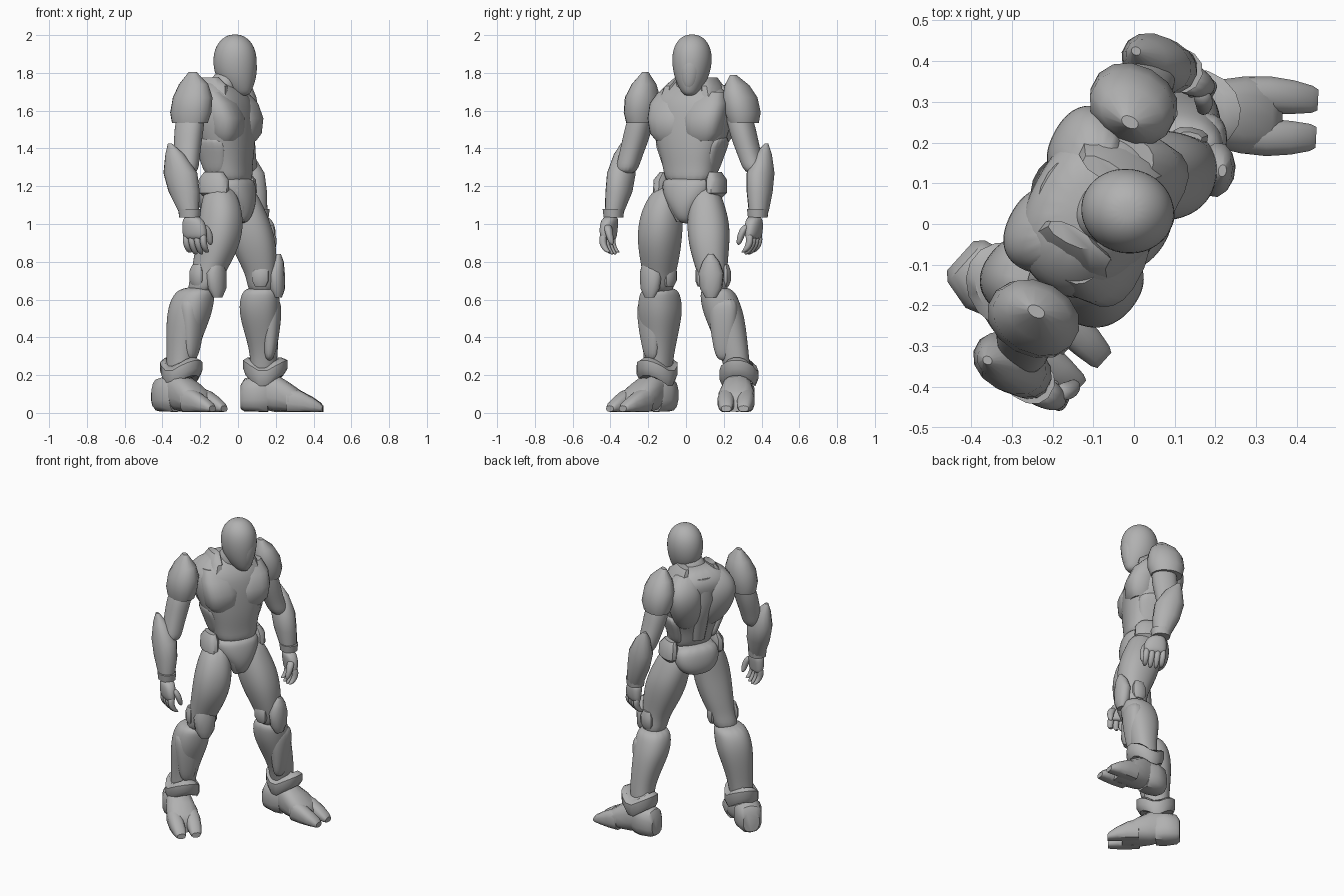
import bpy, bmesh, math

mat = bpy.data.materials.new("plain grey")
mat.diffuse_color = (0.44, 0.44, 0.44, 1)
BODY, HEAD = math.radians(-28), math.radians(-14)


def loft(name, secs, head=BODY, org=None, soft=True, p=2.3, n=14, along=False, dip=0.0):
    """Skin super-ellipse rings. Section = (fwd, left, z, half depth, half width);
    with org the centres are local to a turned frame, with along the rings are upright."""
    c, s = math.cos(head), math.sin(head)
    grow = 1.03 if soft else 1.0
    verts, faces = [], []
    for a, b, z, d, w in secs:
        for i in range(n):
            t = 2 * math.pi * (i + 0.5) / n
            ct, st = math.cos(t), math.sin(t)
            e = math.copysign(abs(ct) ** (2 / p), ct) * grow
            f = math.copysign(abs(st) ** (2 / p), st) * grow
            if along:
                u, v, h = 0, w * e, max(0.006, z + d * f)
            else:
                u, v, h = d * e, w * f, z + dip * (abs(ct) - 0.5)
            if org:
                u, v = u + a, v + b
                x, y = org[0], org[1]
            else:
                x, y = a, b
            verts.append((x + u * c - v * s, y + u * s + v * c, h))
    for k in range(len(secs) - 1):
        for i in range(n):
            j = (i + 1) % n
            faces.append((k * n + i, k * n + j, k * n + n + j, k * n + n + i))
    faces.append(tuple(range(n))[::-1])
    faces.append(tuple(range((len(secs) - 1) * n, len(secs) * n)))
    me = bpy.data.meshes.new(name)
    me.from_pydata(verts, [], faces)
    bm = bmesh.new()
    bm.from_mesh(me)
    bmesh.ops.recalc_face_normals(bm, faces=bm.faces)
    bm.to_mesh(me)
    bm.free()
    me.polygons.foreach_set("use_smooth", [True] * len(me.polygons))
    if not soft:
        me.set_sharp_from_angle(angle=math.radians(38))
    me.materials.append(mat)
    ob = bpy.data.objects.new(name, me)
    bpy.context.collection.objects.link(ob)
    if soft:
        m = ob.modifiers.new("smooth", 'SUBSURF')
        m.levels = m.render_levels = 2
    return ob


# head, visor and neck
loft("helmet", [(.02, .022, 1.675, .04, .03), (.0, .025, 1.72, .08, .062),
                (-.014, .03, 1.785, .11, .094), (-.016, .032, 1.87, .119, .108),
                (-.016, .032, 1.94, .104, .097), (-.016, .032, 1.985, .066, .064),
                (-.016, .032, 2.004, .025, .025)], HEAD, p=2)
loft("visor", [(.05, .015, 1.70, .022, .022), (.045, .018, 1.77, .052, .058),
               (.04, .022, 1.86, .064, .07), (.025, .025, 1.93, .05, .05)], HEAD, p=2)
loft("neck", [(-.09, .03, 1.66, .09, .10), (-.075, .03, 1.74, .075, .078), (-.045, .03, 1.82, .07, .068)])

# torso and pelvis
loft("torso", [(-.03, .02, 1.2, .095, .125), (-.045, .02, 1.28, .105, .14), (-.05, .02, 1.35, .115, .155),
               (-.065, .025, 1.43, .135, .185), (-.085, .03, 1.55, .15, .222), (-.105, .035, 1.65, .155, .222),
               (-.12, .04, 1.71, .13, .18), (-.12, .04, 1.77, .07, .10)], n=18)
loft("pelvis", [(.01, 0, 1.0, .04, .035), (-.005, .005, 1.06, .09, .065), (-.03, .015, 1.13, .125, .125),
                (-.042, .02, 1.2, .128, .15), (-.045, .02, 1.255, .11, .135)])
O = (-.07, .03)
loft("crotch_plate", [(.095, -.01, 1.01, .025, .025), (.11, -.01, 1.09, .04, .065),
                      (.105, -.01, 1.18, .045, .10), (.095, -.01, 1.225, .03, .10)], BODY, O, soft=False)
loft("abdomen_plate", [(.085, 0, 1.24, .03, .06), (.08, 0, 1.33, .045, .085),
                       (.09, 0, 1.44, .035, .07)], BODY, O)
loft("spine_plate", [(-.07, 0, 1.28, .03, .04), (-.10, 0, 1.42, .04, .05),
                     (-.15, 0, 1.58, .045, .06), (-.13, 0, 1.72, .04, .07)], BODY, O, soft=False)
loft("seat_plate", [(-.06, 0, 1.05, .05, .07), (-.055, 0, 1.1, .08, .13), (-.045, 0, 1.17, .09, .15),
                    (-.03, 0, 1.25, .08, .13)], BODY, O)
for s, side in ((1, "left"), (-1, "right")):
    loft(side + "_chest_plate", [(.06, .095 * s, 1.44, .06, .075), (.065, .1 * s, 1.48, .08, .102),
                                 (.06, .105 * s, 1.56, .09, .112), (.03, .112 * s, 1.64, .085, .108),
                                 (-.01, .11 * s, 1.70, .065, .085)], BODY, O, soft=False, p=2.6, n=18)
    loft(side + "_back_plate", [(-.06, .07 * s, 1.36, .03, .05), (-.10, .095 * s, 1.45, .07, .085),
                                (-.122, .115 * s, 1.57, .088, .11), (-.115, .115 * s, 1.67, .082, .105),
                                (-.075, .09 * s, 1.75, .05, .06)], BODY, O)
    loft(side + "_flank", [(.0, .11 * s, 1.25, .06, .03), (.0, .135 * s, 1.35, .075, .032),
                           (-.01, .175 * s, 1.47, .10, .04)], BODY, O)
    loft(side + "_collar", [(-.02, .13 * s, 1.65, .11, .055), (-.03, .11 * s, 1.73, .10, .04),
                            (-.05, .09 * s, 1.775, .06, .022)], BODY, O, soft=False, n=10)
    loft(side + "_hip_pod", [(.02, .145 * s, 1.135, .05, .03), (.02, .158 * s, 1.165, .085, .042),
                             (.015, .155 * s, 1.235, .085, .042), (.01, .145 * s, 1.275, .055, .025)],
         BODY, O, soft=False, n=12)

# shoulder pads
loft("right_shoulder_pad", [(-.255, -.235, 1.535, .10, .075), (-.25, -.235, 1.59, .115, .088),
                            (-.24, -.23, 1.67, .11, .088), (-.235, -.222, 1.74, .082, .06),
                            (-.24, -.215, 1.805, .022, .014)], soft=False, p=2.1)
loft("left_shoulder_pad", [(.0, .305, 1.535, .095, .075), (.0, .30, 1.59, .112, .09),
                           (-.005, .285, 1.67, .108, .088), (-.005, .27, 1.735, .08, .06),
                           (-.01, .25, 1.79, .022, .014)], soft=False, p=2.1)

# arms: upper arm, forearm guard, wrist cuff
loft("right_upper_arm", [(-.235, -.2, 1.66, .06, .06), (-.255, -.245, 1.54, .078, .068),
                         (-.265, -.265, 1.45, .075, .066), (-.27, -.3, 1.34, .064, .058),
                         (-.27, -.32, 1.26, .06, .055)])
loft("left_upper_arm", [(-.01, .25, 1.66, .06, .06), (.005, .29, 1.54, .078, .068),
                        (.015, .31, 1.45, .075, .066), (.03, .345, 1.34, .064, .058),
                        (.05, .37, 1.26, .06, .055)])
loft("right_forearm", [(-.36, -.335, 1.425, .012, .01), (-.335, -.337, 1.37, .052, .042),
                       (-.305, -.342, 1.27, .095, .07), (-.285, -.355, 1.17, .087, .066),
                       (-.262, -.378, 1.07, .057, .05), (-.258, -.382, 1.04, .05, .045)], soft=False, p=2.1)
loft("left_forearm", [(.005, .425, 1.425, .012, .01), (.03, .41, 1.37, .052, .042),
                      (.055, .395, 1.27, .09, .068), (.075, .39, 1.17, .083, .064),
                      (.10, .385, 1.07, .057, .052), (.105, .38, 1.04, .05, .045)], soft=False, p=2.1)
for side, x, y in (("right", -.256, -.384), ("left", .107, .38)):
    loft(side + "_wrist_cuff", [(x, y, 1.035, .056, .05), (x, y, 1.08, .062, .055)], soft=False, n=12)

# hands: palm, four curled fingers, thumb
for side, s, org in (("right", -1, (-.235, -.402)), ("left", 1, (.125, .358))):
    loft(side + "_palm", [(-.01, 0, 1.045, .045, .036), (.005, .004 * s, 1.0, .068, .04),
                          (.01, .006 * s, .94, .07, .034), (.01, 0, .915, .06, .024)], BODY, org)
    for k in range(4):
        u = -.042 + .034 * k
        low = .832 + .01 * abs(k - 1.5)
        loft(f"{side}_finger_{k}", [(u, .004 * s, .955, .019, .022), (u + .004, .014 * s, .905, .019, .02),
                                    (u + .006, -.006 * s, .865, .017, .019),
                                    (u + .006, -.03 * s, low, .012, .014)], BODY, org, n=8)
    loft(side + "_thumb", [(.05, -.012 * s, 1.0, .026, .024), (.076, -.034 * s, .95, .023, .021),
                           (.074, -.052 * s, .885, .014, .014)], BODY, org, n=8)

# legs: heading, thigh, shin, knee, ankle and foot centres
legs = {
    "right": (math.radians(-40),
              [(-.1, -.085, 1.21, .07, .065), (-.09, -.12, 1.1, .105, .098), (-.09, -.135, 1.0, .115, .113),
               (-.105, -.14, .9, .115, .11), (-.135, -.14, .8, .1, .095), (-.165, -.143, .72, .082, .08),
               (-.2, -.143, .62, .075, .075)],
              [(-.21, -.14, .67, .09, .085), (-.24, -.138, .61, .114, .105), (-.258, -.138, .52, .117, .112),
               (-.285, -.14, .4, .092, .09), (-.3, -.145, .28, .074, .072), (-.31, -.15, .16, .07, .068)],
              (-.165, -.145), (-.305, -.15), (-.267, -.222)),
    "left": (math.radians(-8),
             [(0, .1, 1.21, .075, .065), (.02, .11, 1.1, .112, .095), (.05, .118, 1.0, .125, .112),
              (.078, .122, .9, .122, .108), (.105, .13, .8, .1, .09), (.125, .142, .72, .078, .075),
              (.125, .16, .62, .07, .07)],
             [(.125, .16, .67, .085, .08), (.115, .175, .61, .105, .1), (.113, .2, .52, .107, .107),
              (.128, .235, .4, .085, .088), (.14, .265, .28, .068, .07), (.125, .28, .16, .068, .068)],
             (.138, .142), (.14, .28), (.23, .27)),
}
for side, (hd, thigh, shin, knee, ankle, foot) in legs.items():
    s = 1 if side == "left" else -1
    loft(side + "_thigh", thigh, hd)
    loft(side + "_shin", shin, hd)
    loft(side + "_knee_cap", [(.075, 0, .61, .02, .03), (.07, 0, .66, .042, .06), (.065, 0, .74, .045, .068),
                              (.07, 0, .80, .035, .045), (.08, 0, .84, .01, .015)],
         hd, knee, soft=False, n=12, p=2)
    for k in (-1, 1):
        loft(f"{side}_knee_disc_{k}", [(-.01, .068 * k, .67, .03, .015), (-.01, .073 * k, .70, .045, .022),
                                       (-.01, .073 * k, .75, .045, .022), (-.01, .068 * k, .785, .03, .015)],
             hd, knee, soft=False, n=10)
    x, y = shin[3][:2]
    loft(side + "_shin_guard", [(.05, 0, .27, .025, .04), (.06, 0, .4, .04, .06),
                                (.06, 0, .52, .055, .08), (.05, 0, .62, .06, .075)],
         hd, (x, y - .01) if s < 0 else (x - .012, y - .03))
    loft(side + "_ankle_cuff", [(0, 0, .165, .10, .088), (.005, 0, .2, .118, .103),
                                (.005, 0, .245, .118, .103), (0, 0, .26, .09, .08)],
         hd, ankle, soft=False, n=16, p=2, dip=.07)
    # foot: heel, instep and two toes, built along its own heading
    fh = math.radians(-42 if s < 0 else -3)
    loft(side + "_heel", [(-.215, 0, .085, .065, .05), (-.195, 0, .095, .088, .07), (-.12, 0, .1, .1, .088),
                          (-.07, 0, .1, .1, .07)], fh, foot, soft=False, along=True, p=2.6)
    loft(side + "_instep", [(-.1, 0, .12, .1, .065), (-.04, 0, .108, .102, .082), (.04, 0, .082, .08, .097),
                            (.11, 0, .058, .055, .09), (.135, 0, .04, .035, .08)],
         fh, foot, soft=False, along=True, p=2.5)
    for k in (-1, 1):
        loft(f"{side}_toe_{k}", [(.03, .05 * k, .07, .068, .045), (.10, .052 * k, .06, .058, .047),
                                 (.16, .05 * k, .044, .042, .042), (.205, .047 * k, .03, .026, .034),
                                 (.22, .046 * k, .022, .016, .026)],
             fh, foot, soft=False, along=True, p=2.5)
